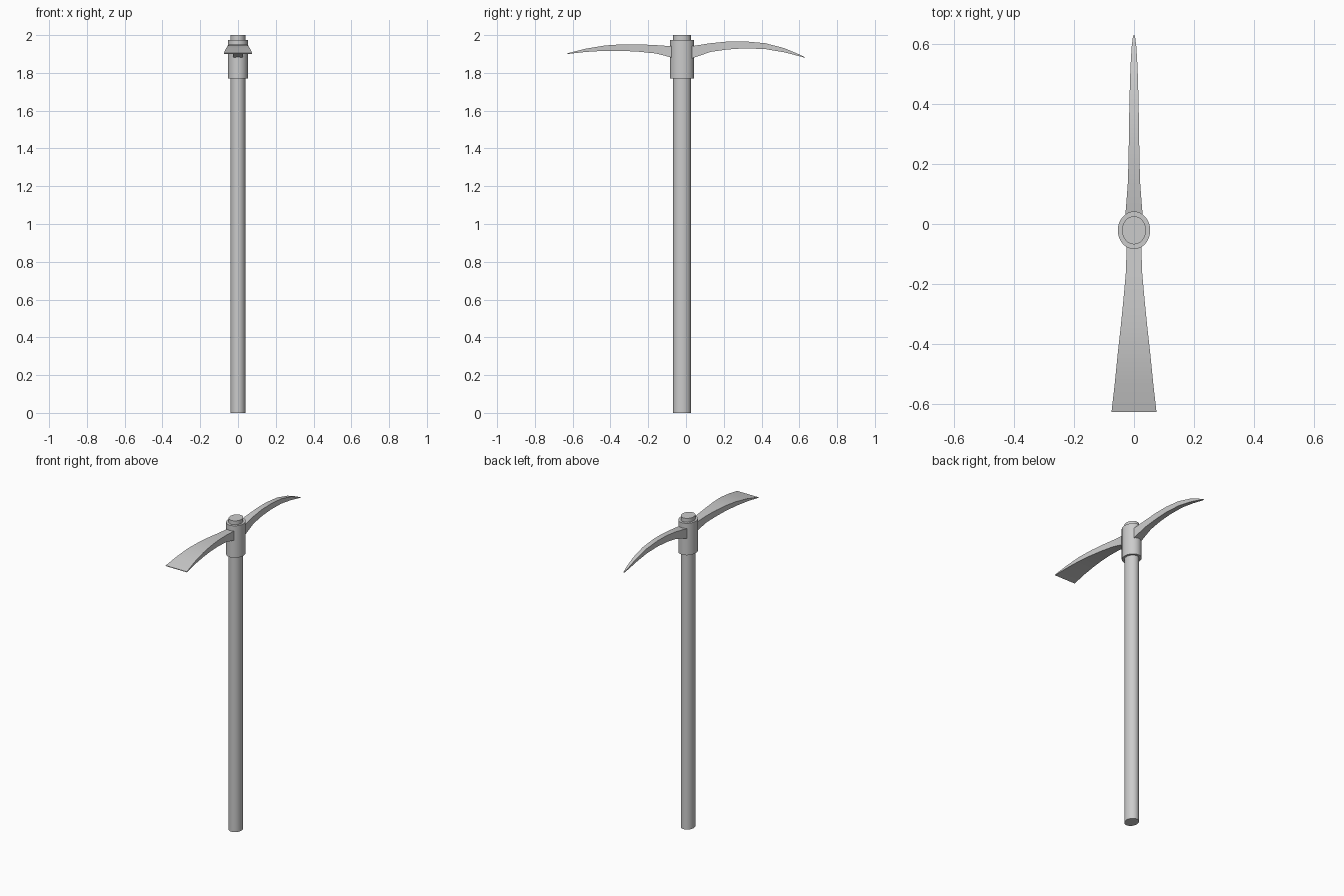
import bpy
import bmesh
import math
from mathutils import Matrix, Vector

default_cube = bpy.data.objects.get("Cube")
if default_cube:
    bpy.data.objects.remove(default_cube, do_unlink=True)

# One plain grey for the whole tool
grey = bpy.data.materials.new("plain grey")
grey.use_nodes = True
colour = (0.6, 0.6, 0.6, 1)
grey.diffuse_color = colour
grey.node_tree.nodes["Principled BSDF"].inputs["Base Color"].default_value = colour

SHAFT_Y = -0.021


def finish(name, bm, angle):
    """Turn a bmesh into a named, shaded object."""
    bmesh.ops.recalc_face_normals(bm, faces=bm.faces)
    mesh = bpy.data.meshes.new(name)
    bm.to_mesh(mesh)
    bm.free()
    mesh.materials.append(grey)
    obj = bpy.data.objects.new(name, mesh)
    bpy.context.collection.objects.link(obj)
    bpy.ops.object.select_all(action='DESELECT')
    obj.select_set(True)
    bpy.context.view_layer.objects.active = obj
    bpy.ops.object.shade_smooth_by_angle(angle=math.radians(angle))
    return obj


def oval_post(name, radius_x, radius_y, bottom, top):
    """Upright cylinder with an oval cross-section."""
    bm = bmesh.new()
    bmesh.ops.create_cone(bm, cap_ends=True, segments=32,
                          radius1=1, radius2=1, depth=1)
    bmesh.ops.scale(bm, vec=(radius_x, radius_y, top - bottom), verts=bm.verts)
    bmesh.ops.translate(bm, vec=(0, SHAFT_Y, (top + bottom) / 2), verts=bm.verts)
    return finish(name, bm, 30)


def blade(name, stations):
    """Loft rectangular sections given as (y, top, bottom, half width)."""
    bm = bmesh.new()
    previous = None
    for y, top, bottom, half in stations:
        corners = [(-half, top), (half, top), (half, bottom), (-half, bottom)]
        ring = [bm.verts.new((x, y, z)) for x, z in corners]
        if previous:
            for i in range(4):
                j = (i + 1) % 4
                bm.faces.new((previous[i], previous[j], ring[j], ring[i]))
        else:
            bm.faces.new(ring)
        previous = ring
    bm.faces.new(previous)
    return finish(name, bm, 30)


# Shaft passing through the collar
oval_post("handle", 0.04, 0.047, 0, 2)
oval_post("collar", 0.054, 0.063, 1.77, 1.975)

# Broad flat blade at the front
blade("adze_blade", [
    (-0.04, 1.94, 1.87, 0.025),
    (-0.09, 1.942, 1.885, 0.025),
    (-0.16, 1.947, 1.903, 0.027),
    (-0.25, 1.951, 1.912, 0.035),
    (-0.34, 1.951, 1.917, 0.044),
    (-0.43, 1.945, 1.917, 0.054),
    (-0.53, 1.928, 1.911, 0.064),
    (-0.627, 1.904, 1.9, 0.075),
])

# Narrow curved point at the back
blade("pick_point", [
    (0, 1.935, 1.865, 0.03),
    (0.04, 1.943, 1.88, 0.028),
    (0.13, 1.957, 1.911, 0.021),
    (0.22, 1.966, 1.924, 0.018),
    (0.31, 1.967, 1.93, 0.017),
    (0.42, 1.957, 1.926, 0.015),
    (0.52, 1.931, 1.909, 0.012),
    (0.59, 1.902, 1.891, 0.008),
    (0.63, 1.883, 1.88, 0.003),
])
